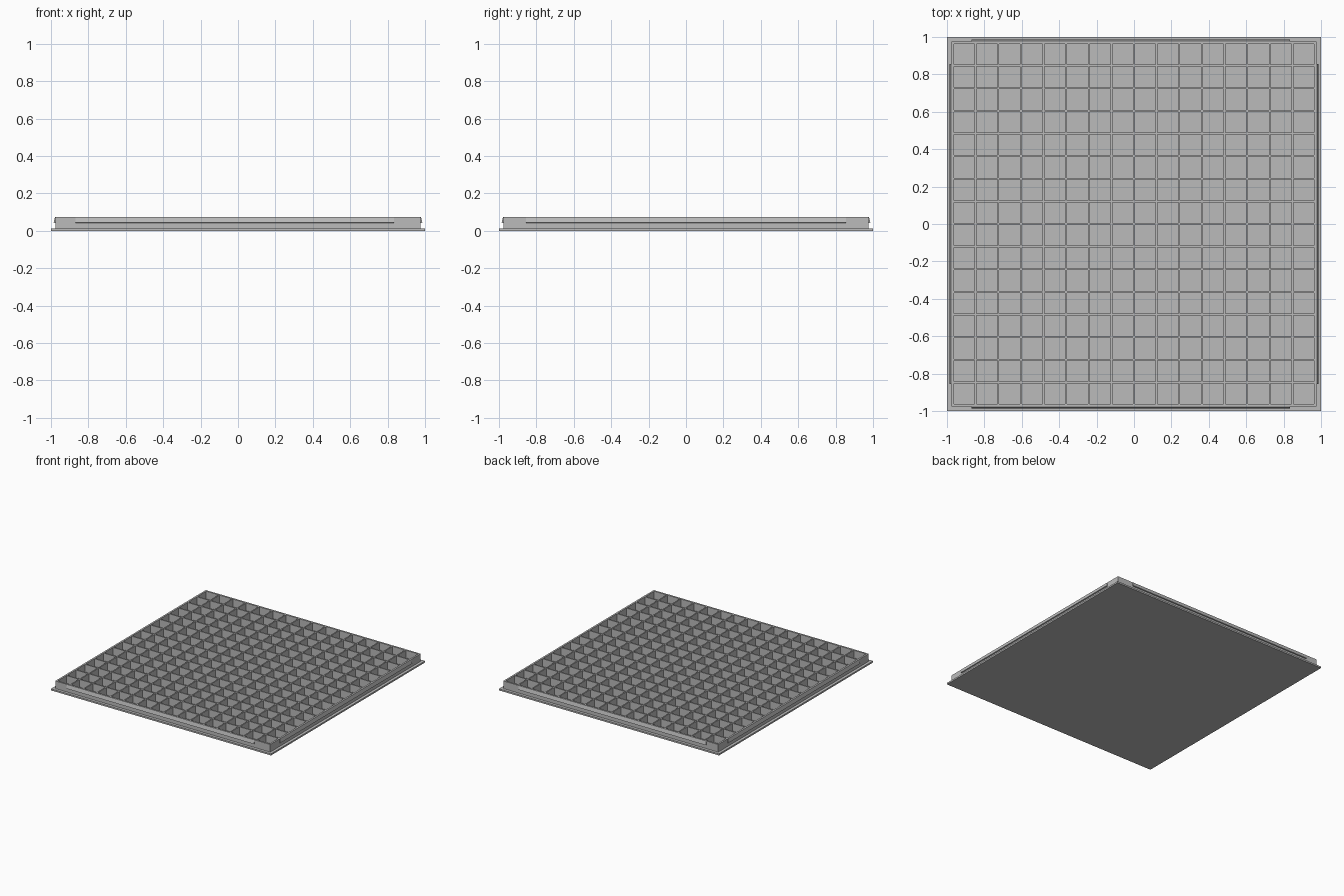
import bpy, bmesh, math
from mathutils import Matrix

if "Cube" in bpy.data.objects:
    bpy.data.objects.remove(bpy.data.objects["Cube"])

CELLS = 16        # compartments per side
PITCH = 0.121     # spacing of compartments
WALL = 0.010      # thickness of dividers
HALF = 0.977      # outer half width of the tray wall
BASE = 0.013      # thickness of base plate
TOP = 0.075       # overall height

grey = bpy.data.materials.new("plain grey")
grey.diffuse_color = (0.5, 0.5, 0.5, 1)
grey.use_nodes = True
grey.node_tree.nodes["Principled BSDF"].inputs["Base Color"].default_value = grey.diffuse_color


def finish(name, bm):
    mesh = bpy.data.meshes.new(name)
    bm.to_mesh(mesh)
    bm.free()
    mesh.materials.append(grey)
    obj = bpy.data.objects.new(name, mesh)
    bpy.context.collection.objects.link(obj)
    return obj


# Base plate
bm = bmesh.new()
bmesh.ops.create_cube(bm, size=1, matrix=Matrix.Translation((0, 0, BASE / 2))
                      @ Matrix.Diagonal((2, 2, BASE, 1)))
finish("base_plate", bm)

# Divider lattice: top face grid with open cells, boundary pulled down to the plate
lines = [-HALF]
for i in range(CELLS):
    start = (i - CELLS / 2) * PITCH
    lines += [start + WALL / 2, start + PITCH - WALL / 2]
lines.append(HALF)
bm = bmesh.new()
grid = [[bm.verts.new((x, y, TOP)) for y in lines] for x in lines]
for i in range(len(lines) - 1):
    for j in range(len(lines) - 1):
        if i % 2 == 0 or j % 2 == 0:
            bm.faces.new((grid[i][j], grid[i + 1][j], grid[i + 1][j + 1], grid[i][j + 1]))
rim = [e for e in bm.edges if e.is_boundary]
res = bmesh.ops.extrude_edge_only(bm, edges=rim)
for v in res["geom"]:
    if isinstance(v, bmesh.types.BMVert):
        v.co.z = BASE
bmesh.ops.recalc_face_normals(bm, faces=bm.faces)
bm.normal_update()
if any(f.normal.z < -0.5 for f in bm.faces):
    bmesh.ops.reverse_faces(bm, faces=bm.faces)
finish("divider_lattice", bm)


# Snap ridges: wedge strips along each outer wall
def ridge(name, angle, start, end):
    profile = [(HALF - 0.002, TOP), (HALF + 0.001, TOP),
               (HALF + 0.009, 0.044), (HALF - 0.002, 0.041)]
    bm = bmesh.new()
    a = [bm.verts.new((start, -d, z)) for d, z in profile]
    b = [bm.verts.new((end, -d, z)) for d, z in profile]
    bm.faces.new(a)
    bm.faces.new(b[::-1])
    for k in range(4):
        n = (k + 1) % 4
        bm.faces.new((a[k], b[k], b[n], a[n]))
    bmesh.ops.recalc_face_normals(bm, faces=bm.faces)
    bmesh.ops.rotate(bm, verts=bm.verts, matrix=Matrix.Rotation(angle, 3, 'Z'))
    finish(name, bm)


ridge("front_ridge", 0, -0.87, 0.835)
ridge("right_ridge", math.pi / 2, -0.855, 0.855)
ridge("back_ridge", math.pi, -0.835, 0.87)
ridge("left_ridge", -math.pi / 2, -0.855, 0.855)
